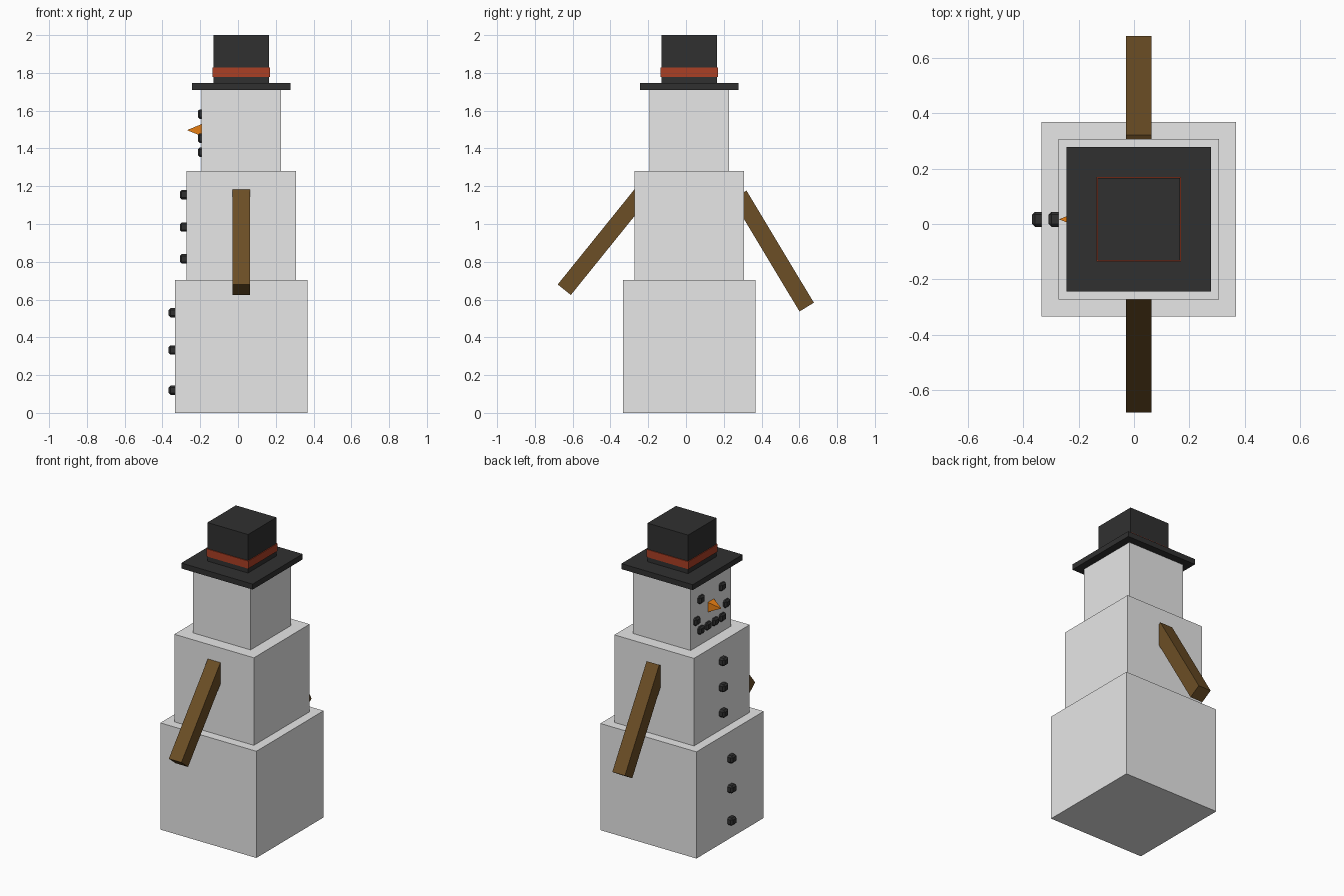
import bpy, bmesh, math
from mathutils import Matrix, Vector

if "Cube" in bpy.data.objects:
    bpy.data.objects.remove(bpy.data.objects["Cube"])

C = 0.017  # body axis in x and y


def material(name, rgb):
    m = bpy.data.materials.new(name)
    m.diffuse_color = (*rgb, 1)
    m.use_nodes = True
    m.node_tree.nodes["Principled BSDF"].inputs["Base Color"].default_value = m.diffuse_color
    return m


snow = material("snow white", (0.8, 0.8, 0.8))
black = material("coal black", (0.03, 0.03, 0.03))
red = material("ribbon red", (0.41, 0.05, 0.018))
orange = material("carrot orange", (0.80, 0.21, 0.006))
brown = material("wood brown", (0.15, 0.077, 0.019))


def finish(name, bm, mat):
    bmesh.ops.recalc_face_normals(bm, faces=bm.faces[:])
    me = bpy.data.meshes.new(name)
    bm.to_mesh(me)
    bm.free()
    me.materials.append(mat)
    ob = bpy.data.objects.new(name, me)
    bpy.context.collection.objects.link(ob)
    return ob


def box(name, centre, size, mat, tilt=0.0, bevel=0.0):
    bm = bmesh.new()
    bmesh.ops.create_cube(bm, size=1, matrix=Matrix.Diagonal((*size, 1)))
    if bevel:
        bmesh.ops.bevel(bm, geom=bm.edges[:], offset=bevel, segments=1, affect='EDGES')
    bm.transform(Matrix.Translation(centre) @ Matrix.Rotation(tilt, 4, 'X'))
    return finish(name, bm, mat)


def block(name, half, z0, z1, mat):
    return box(name, (C, C, (z0 + z1) / 2), (2 * half, 2 * half, z1 - z0), mat)


# Stacked body and hat
block("lower_body", 0.35, 0.0, 0.703, snow)
block("middle_body", 0.29, 0.703, 1.28, snow)
block("head", 0.21, 1.28, 1.71, snow)
block("hat_brim", 0.26, 1.71, 1.746, black)
block("hat_crown", 0.148, 1.746, 2.0, black)
block("hat_band", 0.153, 1.778, 1.828, red)


# Coal pieces on the -x side, partly sunk into the snow
def coal(name, front, y, z):
    box(name, (front + 0.025, C + y, z), (0.05, 0.054, 0.05), black, bevel=0.01)


for i, z in enumerate((0.12, 0.333, 0.53)):
    coal(f"lower_button_{i + 1}", -0.367, 0, z)
for i, z in enumerate((0.815, 0.984, 1.156)):
    coal(f"middle_button_{i + 1}", -0.308, 0, z)
for side, s in (("left", -1), ("right", 1)):
    coal(f"{side}_eye", -0.213, s * 0.11, 1.582)
    for i, (y, z) in enumerate(((0.037, 1.38), (0.11, 1.38), (0.155, 1.455))):
        coal(f"{side}_mouth_{i + 1}", -0.213, s * y, z)

# Carrot nose: square pyramid pointing to -x
bm = bmesh.new()
bmesh.ops.create_cone(bm, cap_ends=True, segments=4, radius1=0.033 * math.sqrt(2),
                      radius2=0, depth=0.08)
bm.transform(Matrix.Rotation(math.radians(45), 4, 'Z'))
bm.transform(Matrix.Translation((-0.23, C, 1.497)) @ Matrix.Rotation(math.radians(-90), 4, 'Y'))
bmesh.ops.remove_doubles(bm, verts=bm.verts[:], dist=1e-4)
finish("carrot_nose", bm, orange)


# Stick arms: placed by the outer upper corner of the low end
def arm(name, side, corner, degrees, length=0.693, thick=0.089):
    a = math.radians(degrees)
    along = Vector((0, -side * math.sin(a), math.cos(a)))
    inward = Vector((0, -side * math.cos(a), -math.sin(a)))
    centre = Vector((C, *corner)) + along * length / 2 + inward * thick / 2
    box(name, centre, (0.092, thick, length), brown, tilt=side * a)


arm("front_arm", -1, (-0.679, 0.68), 38.9)
arm("back_arm", 1, (0.677, 0.583), 31)
